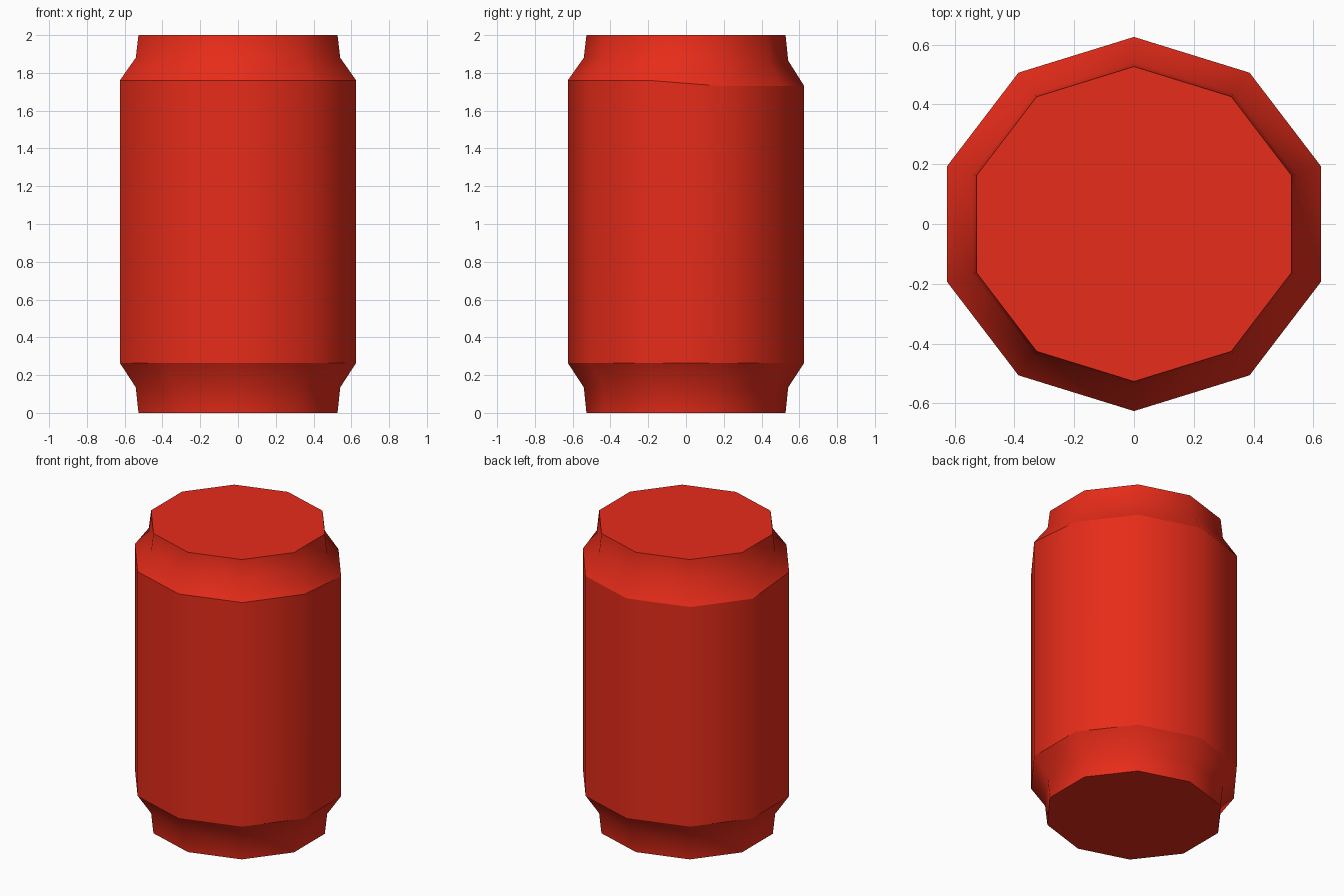
import bpy, bmesh
from math import cos, sin, radians

if "Cube" in bpy.data.objects:
    bpy.data.objects.remove(bpy.data.objects["Cube"])

SIDES = 10
# Profile rings: x radius, y radius, z at the front, z at the back
RINGS = [
    (0.554, 0.527, 0.00, 0.00),
    (0.569, 0.541, 0.135, 0.135),
    (0.658, 0.626, 0.265, 0.265),
    (0.658, 0.626, 1.76, 1.73),
    (0.569, 0.541, 1.88, 1.865),
    (0.554, 0.527, 2.00, 2.00),
]
SHARP_RINGS = (0, 2, 3, 5)  # rims and shoulder edges

bm = bmesh.new()

# Ten-sided rings with a corner on the y axis
loops = []
for rx, ry, z_front, z_back in RINGS:
    loop = []
    for i in range(SIDES):
        a = radians(90 + i * 360 / SIDES)
        z = z_back if sin(a) > 0 else z_front
        loop.append(bm.verts.new((rx * cos(a), ry * sin(a), z)))
    loops.append(loop)

# Smooth can wall
for low, high in zip(loops, loops[1:]):
    for i in range(SIDES):
        j = (i + 1) % SIDES
        bm.faces.new((low[i], low[j], high[j], high[i])).smooth = True

# Flat lid and base
bm.faces.new(loops[-1])
bm.faces.new(list(reversed(loops[0])))

# Crisp rims and shoulders
for r in SHARP_RINGS:
    for i in range(SIDES):
        bm.edges.get((loops[r][i], loops[r][(i + 1) % SIDES])).smooth = False

mesh = bpy.data.meshes.new("can_body")
bm.to_mesh(mesh)
bm.free()

# Red paint
red = bpy.data.materials.new("red_paint")
red.diffuse_color = (0.8, 0.025, 0.01, 1.0)
red.use_nodes = True
red.node_tree.nodes["Principled BSDF"].inputs["Base Color"].default_value = red.diffuse_color
mesh.materials.append(red)

can = bpy.data.objects.new("can_body", mesh)
bpy.context.collection.objects.link(can)
